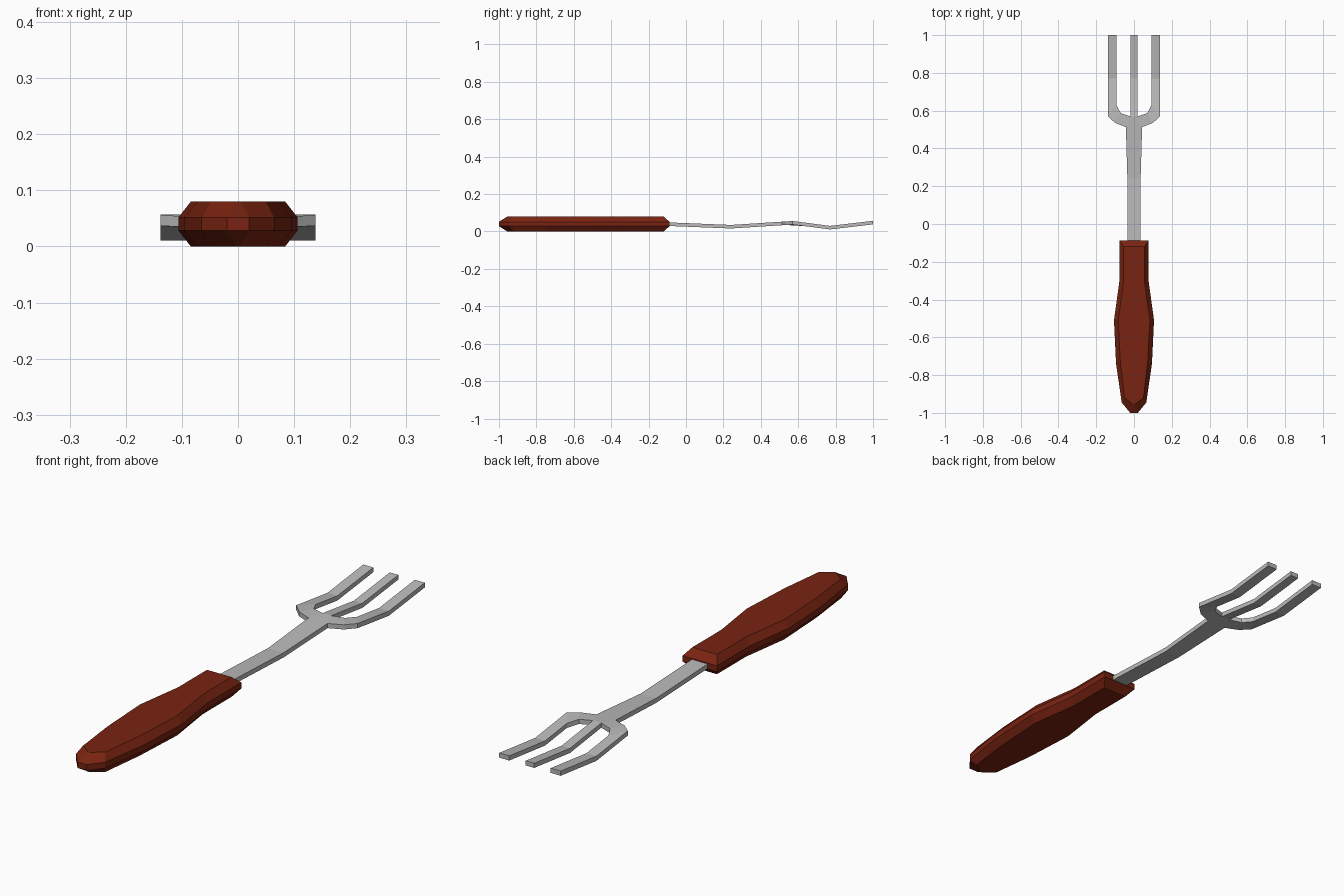
import bpy, bmesh

if "Cube" in bpy.data.objects:
    bpy.data.objects.remove(bpy.data.objects["Cube"])


def material(name, rgb):
    m = bpy.data.materials.new(name)
    m.diffuse_color = (*rgb, 1)
    m.use_nodes = True
    m.node_tree.nodes["Principled BSDF"].inputs["Base Color"].default_value = m.diffuse_color
    return m


def finish(bm, name, mat):
    bmesh.ops.recalc_face_normals(bm, faces=bm.faces[:])
    me = bpy.data.meshes.new(name)
    bm.to_mesh(me)
    bm.free()
    ob = bpy.data.objects.new(name, me)
    bpy.context.collection.objects.link(ob)
    me.materials.append(mat)
    return ob


red_brown = material("red brown wood", (0.19, 0.017, 0.0055))
steel = material("grey steel", (0.49, 0.49, 0.49))

# Handle: a mirrored outline in four layers, top and bottom drawn in to bevel the rim
wide = [(0.02, -1), (0.065, -0.945), (0.095, -0.74), (0.106, -0.51), (0.077, -0.3), (0.077, -0.088)]
inset = [(0.004, -0.955), (0.05, -0.92), (0.072, -0.735), (0.084, -0.51), (0.055, -0.305), (0.055, -0.12)]
bm = bmesh.new()
rings = []
for outline, z in [(inset, 0), (wide, 0.028), (wide, 0.052), (inset, 0.08)]:
    loop = outline + [(-x, y) for x, y in reversed(outline)]
    rings.append([bm.verts.new((x, y, z)) for x, y in loop])
n = len(rings[0])
for lo, hi in zip(rings, rings[1:]):
    for i in range(n):
        j = (i + 1) % n
        bm.faces.new((lo[i], lo[j], hi[j], hi[i]))
bm.faces.new(rings[0])
bm.faces.new(rings[-1])
finish(bm, "handle", red_brown)

# Fork: flat strips for the neck with middle tine and the two outer tines
WAVE = [(-0.13, 0.031), (0.24, 0.016), (0.57, 0.037), (0.77, 0.011), (1.0, 0.038)]
THICK = 0.019


def wave(y):
    for (y0, z0), (y1, z1) in zip(WAVE, WAVE[1:]):
        if y <= y1:
            return z0 + (z1 - z0) * (y - y0) / (y1 - y0)
    return WAVE[-1][1]


def strip(bm, pairs):
    rows = [[bm.verts.new((x, y, wave(y))) for x, y in p] for p in pairs]
    for a, b in zip(rows, rows[1:]):
        bm.faces.new((a[0], a[1], b[1], b[0]))


bm = bmesh.new()
centre = [(0.035, -0.13), (0.035, 0.24), (0.043, 0.513), (0.019, 0.57), (0.019, 0.77), (0.019, 1)]
strip(bm, [((-x, y), (x, y)) for x, y in centre])
arm = [((0.043, 0.513), (0.019, 0.57)), ((0.1, 0.535), (0.07, 0.587)),
       ((0.138, 0.57), (0.093, 0.63)), ((0.138, 0.77), (0.093, 0.77)), ((0.138, 1), (0.093, 1))]
for s in (1, -1):
    strip(bm, [tuple((s * x, y) for x, y in p) for p in arm])
bmesh.ops.remove_doubles(bm, verts=bm.verts[:], dist=0.0005)
bmesh.ops.recalc_face_normals(bm, faces=bm.faces[:])
# Thicken the sheet straight up, keeping the underside
ext = bmesh.ops.extrude_face_region(bm, geom=bm.faces[:], use_keep_orig=True)
top = [g for g in ext["geom"] if isinstance(g, bmesh.types.BMVert)]
bmesh.ops.translate(bm, verts=top, vec=(0, 0, THICK))
finish(bm, "fork_head", steel)
